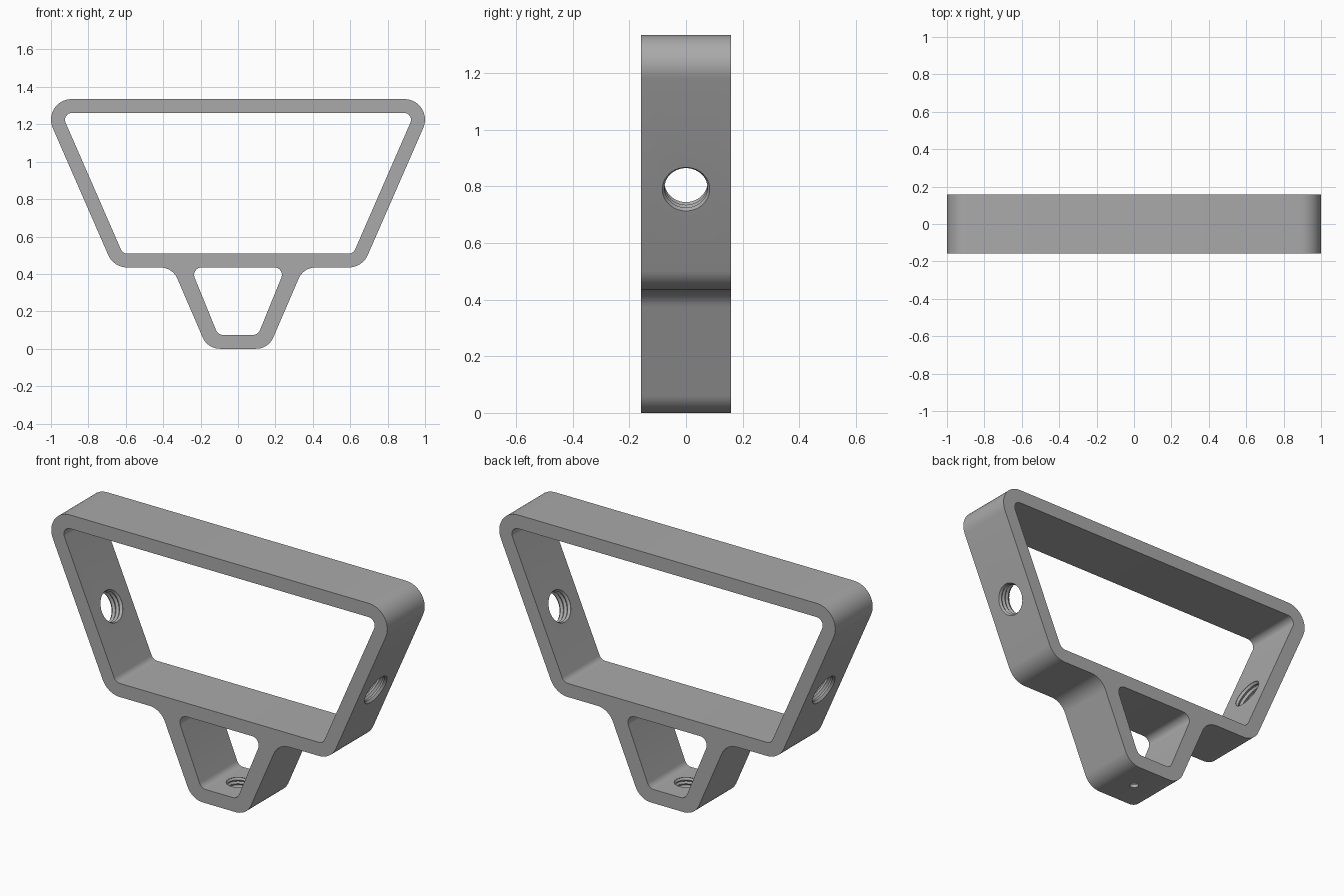
import bpy, bmesh, math
from mathutils import Vector

if "Cube" in bpy.data.objects:
    bpy.data.objects.remove(bpy.data.objects["Cube"], do_unlink=True)

DEPTH = 0.318
grey = bpy.data.materials.new("plain grey")
grey.use_nodes = True
grey.diffuse_color = (0.4, 0.4, 0.4, 1)
grey.node_tree.nodes["Principled BSDF"].inputs["Base Color"].default_value = (0.4, 0.4, 0.4, 1)


def rounded(corners, steps=10):
    """Round each (x, z, radius) corner of a closed outline with an arc."""
    out = []
    for i, (x, z, r) in enumerate(corners):
        p = Vector((x, z))
        a = (Vector(corners[i - 1][:2]) - p).normalized()
        b = (Vector(corners[(i + 1) % len(corners)][:2]) - p).normalized()
        half = a.angle(b) / 2
        centre = p + (a + b).normalized() * (r / math.sin(half))
        start = p + a * (r / math.tan(half)) - centre
        end = p + b * (r / math.tan(half)) - centre
        sweep = math.pi - 2 * half
        for k in range(steps + 1):
            t = k / steps
            out.append(centre + (start * math.sin((1 - t) * sweep)
                                 + end * math.sin(t * sweep)) / math.sin(sweep))
    return out


def mirrored(half):
    """Complete a right-hand outline with its left-hand mirror image."""
    return half + [(-x, z, r) for x, z, r in reversed(half)]


def finish(bm, name):
    bmesh.ops.recalc_face_normals(bm, faces=bm.faces)
    mesh = bpy.data.meshes.new(name)
    bm.to_mesh(mesh)
    bm.free()
    mesh.materials.append(grey)
    ob = bpy.data.objects.new(name, mesh)
    bpy.context.collection.objects.link(ob)
    return ob


def slab(name, half, depth):
    bm = bmesh.new()
    face = bm.faces.new([bm.verts.new((p.x, -depth / 2, p.y)) for p in rounded(mirrored(half))])
    new = bmesh.ops.extrude_face_region(bm, geom=[face])["geom"]
    bmesh.ops.translate(bm, vec=(0, depth, 0),
                        verts=[v for v in new if isinstance(v, bmesh.types.BMVert)])
    return finish(bm, name)


def lathe(name, origin, axis, profile, segments=40):
    """Turn (distance along axis, radius) points into a closed solid."""
    bm = bmesh.new()
    rot = Vector(axis).to_track_quat('Z', 'Y')
    rings = []
    for t, r in profile:
        rings.append([bm.verts.new(Vector(origin) + rot @ Vector(
            (r * math.cos(math.tau * k / segments), r * math.sin(math.tau * k / segments), t)))
            for k in range(segments)])
    for lo, hi in zip(rings, rings[1:]):
        for k in range(segments):
            n = (k + 1) % segments
            bm.faces.new((lo[k], lo[n], hi[n], hi[k]))
    bm.faces.new(rings[0])
    bm.faces.new(rings[-1])
    return finish(bm, name)


def thread(start, pitch, turns, minor, major):
    pts = []
    for k in range(turns):
        pts += [(start + k * pitch, minor), (start + (k + 0.5) * pitch, major)]
    return pts + [(start + turns * pitch, minor)]


# Bracket body: wide trapezoid loop joined to a small one below
body = slab("bracket_frame", [
    (0.163, 0, 0.1), (0.35, 0.435, 0.1), (0.665, 0.435, 0.11), (1.058, 1.335, 0.11)], DEPTH)

# Openings
cutters = [
    slab("large_opening", [(0.616, 0.508, 0.037), (0.9445, 1.261, 0.037)], 1),
    slab("small_opening", [(0.107, 0.074, 0.04), (0.254, 0.435, 0.04)], 1)]

# Threaded holes square to the sloping sides
tilt = math.atan(0.437)
for side in (1, -1):
    cutters.append(lathe("side_hole", (side * 0.82, 0, 0.79),
                         (side * math.cos(tilt), 0, -math.sin(tilt)),
                         [(-0.12, 0.076)] + thread(-0.084, 0.024, 4, 0.076, 0.084) + [(0.04, 0.076)]))

# Threaded bore with a small through hole in the base
cutters.append(lathe("base_hole", (0, 0, 0), (0, 0, 1),
                     [(-0.03, 0.022), (0.018, 0.022)] + thread(0.022, 0.02, 3, 0.052, 0.059)
                     + [(0.11, 0.055)]))

for cutter in cutters:
    mod = body.modifiers.new(cutter.name, 'BOOLEAN')
    mod.operation = 'DIFFERENCE'
    mod.solver = 'EXACT'
    mod.object = cutter
    cutter.hide_render = True

# Bake the cuts and drop the cutters
bpy.context.view_layer.update()
result = bpy.data.meshes.new_from_object(
    body.evaluated_get(bpy.context.evaluated_depsgraph_get()))
body.modifiers.clear()
body.data = result
for cutter in cutters:
    bpy.data.objects.remove(cutter, do_unlink=True)

bpy.ops.object.select_all(action='DESELECT')
body.select_set(True)
bpy.context.view_layer.objects.active = body
bpy.ops.object.shade_smooth_by_angle(angle=math.radians(30))
